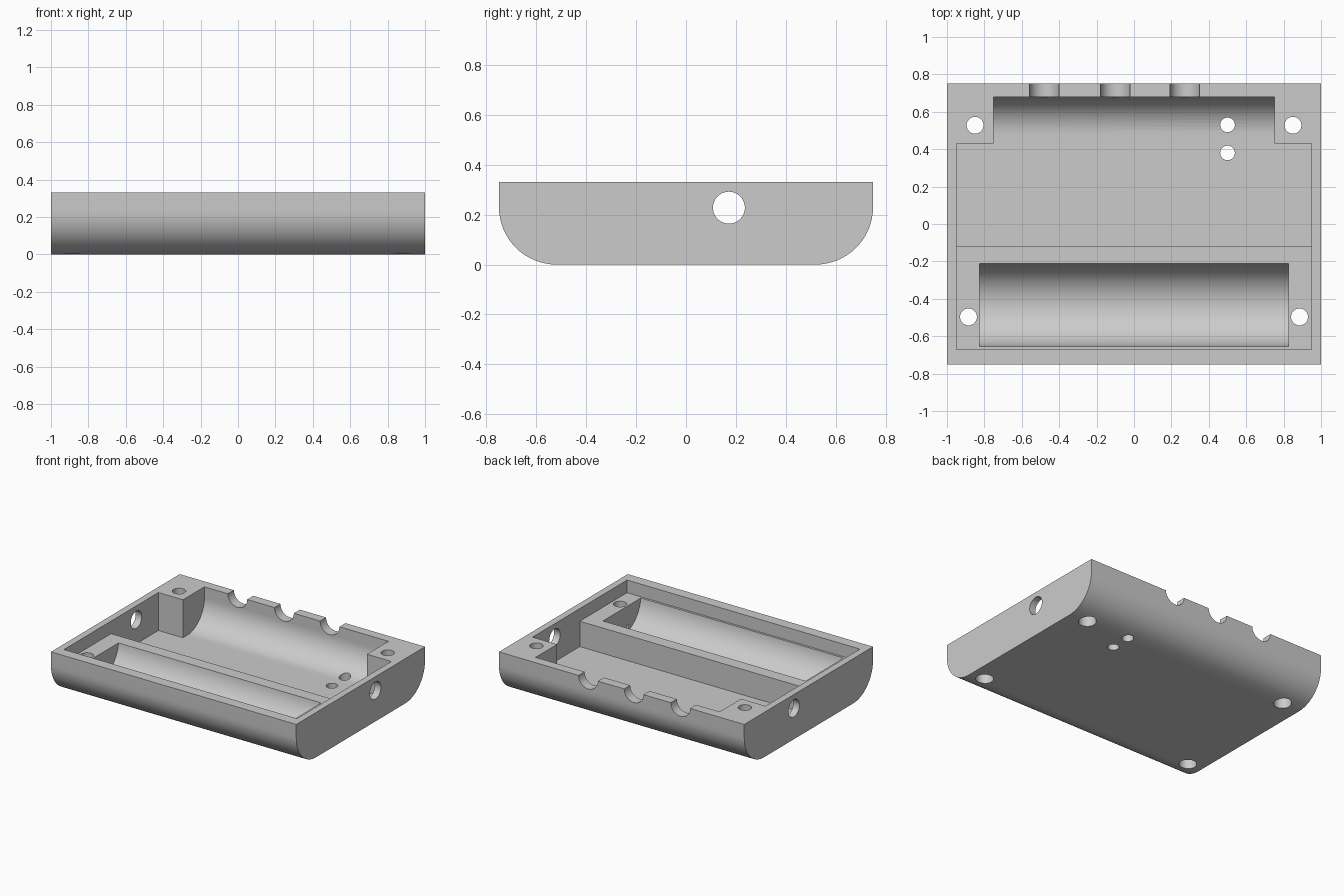
import bpy, bmesh, math
from mathutils import Matrix, Vector

if "Cube" in bpy.data.objects:
    bpy.data.objects.remove(bpy.data.objects["Cube"], do_unlink=True)

HEIGHT = 0.33
ABOVE = 0.5

grey = bpy.data.materials.new("plain_grey")
grey.use_nodes = True
grey.diffuse_color = (0.6, 0.6, 0.6, 1)
grey.node_tree.nodes["Principled BSDF"].inputs["Base Color"].default_value = (0.6, 0.6, 0.6, 1)


def finish(bm, name):
    bmesh.ops.recalc_face_normals(bm, faces=bm.faces)
    mesh = bpy.data.meshes.new(name)
    bm.to_mesh(mesh)
    bm.free()
    mesh.materials.append(grey)
    obj = bpy.data.objects.new(name, mesh)
    bpy.context.collection.objects.link(obj)
    return obj


def arc(cy, cz, r, start, end, steps=16):
    angles = [math.radians(start + (end - start) * i / steps) for i in range(steps + 1)]
    return [(cy + r * math.cos(a), cz + r * math.sin(a)) for a in angles]


def slab(name, profile, half_width):
    """Extrude a side profile (y, z) across the width."""
    bm = bmesh.new()
    face = bm.faces.new([bm.verts.new((-half_width, y, z)) for y, z in profile])
    out = bmesh.ops.extrude_face_region(bm, geom=[face])
    moved = [v for v in out["geom"] if isinstance(v, bmesh.types.BMVert)]
    bmesh.ops.translate(bm, verts=moved, vec=(2 * half_width, 0, 0))
    return finish(bm, name)


def rod(name, center, radius, length, axis):
    """Round cutter along an axis."""
    bm = bmesh.new()
    turn = Vector((0, 0, 1)).rotation_difference(Vector(axis)).to_matrix().to_4x4()
    bmesh.ops.create_cone(bm, cap_ends=True, segments=48, radius1=radius, radius2=radius,
                          depth=length, matrix=Matrix.Translation(center) @ turn)
    return finish(bm, name)


X, Y, Z = (1, 0, 0), (0, 1, 0), (0, 0, 1)

# Outer shell with rounded lower edges
R = 0.23
body = slab("case_bottom",
            [(-0.75, HEIGHT)] + arc(-0.75 + R, R, R, 180, 270)
            + arc(0.75 - R, R, R, 270, 360) + [(0.75, HEIGHT)], 1.0)

cutters = []

# Main interior: raised battery shelf in front, deep floor behind
FLOOR, SHELF = 0.05, 0.237
cutters.append(slab("interior_cutter",
                    [(-0.67, ABOVE), (-0.67, SHELF), (-0.12, SHELF), (-0.12, FLOOR),
                     (0.43, FLOOR), (0.43, ABOVE)], 0.95))

# Rear pocket between the corner posts, curved into the floor
cutters.append(slab("rear_pocket_cutter",
                    [(0.4, ABOVE), (0.4, FLOOR)]
                    + arc(0.48, FLOOR + 0.2, 0.2, 270, 360) + [(0.68, ABOVE)], 0.75))

# Round battery trough
cutters.append(slab("battery_trough_cutter",
                    [(-0.655, ABOVE)] + arc(-0.433, 0.26, 0.222, 180, 360, 32)
                    + [(-0.211, ABOVE)], 0.826))

# Cable notches in the back rim
for x in (-0.48, -0.1, 0.272):
    cutters.append(rod("notch_cutter", (x, 0.75, HEIGHT), 0.079, 0.3, Y))

# Side openings
cutters.append(rod("side_hole_cutter", (0, 0.172, 0.228), 0.064, 2.4, X))

# Screw holes, counterbored from below
for side in (-1, 1):
    for x, y in ((0.85, 0.528), (0.885, -0.497)):
        cutters.append(rod("screw_hole_cutter", (side * x, y, 0.2), 0.045, 1.0, Z))
        cutters.append(rod("counterbore_cutter", (side * x, y, 0), 0.06, 0.2, Z))

# Small wire holes through the floor
for y in (0.53, 0.38):
    cutters.append(rod("wire_hole_cutter", (0.5, y, 0.05), 0.039, 0.4, Z))

# Carve everything out of the shell
bpy.context.view_layer.objects.active = body
for cutter in cutters:
    mod = body.modifiers.new("carve", "BOOLEAN")
    mod.operation = "DIFFERENCE"
    mod.solver = "EXACT"
    mod.object = cutter
    bpy.ops.object.modifier_apply(modifier=mod.name)
    bpy.data.objects.remove(cutter, do_unlink=True)

bpy.ops.object.select_all(action="DESELECT")
body.select_set(True)
bpy.ops.object.shade_smooth_by_angle(angle=math.radians(30))
